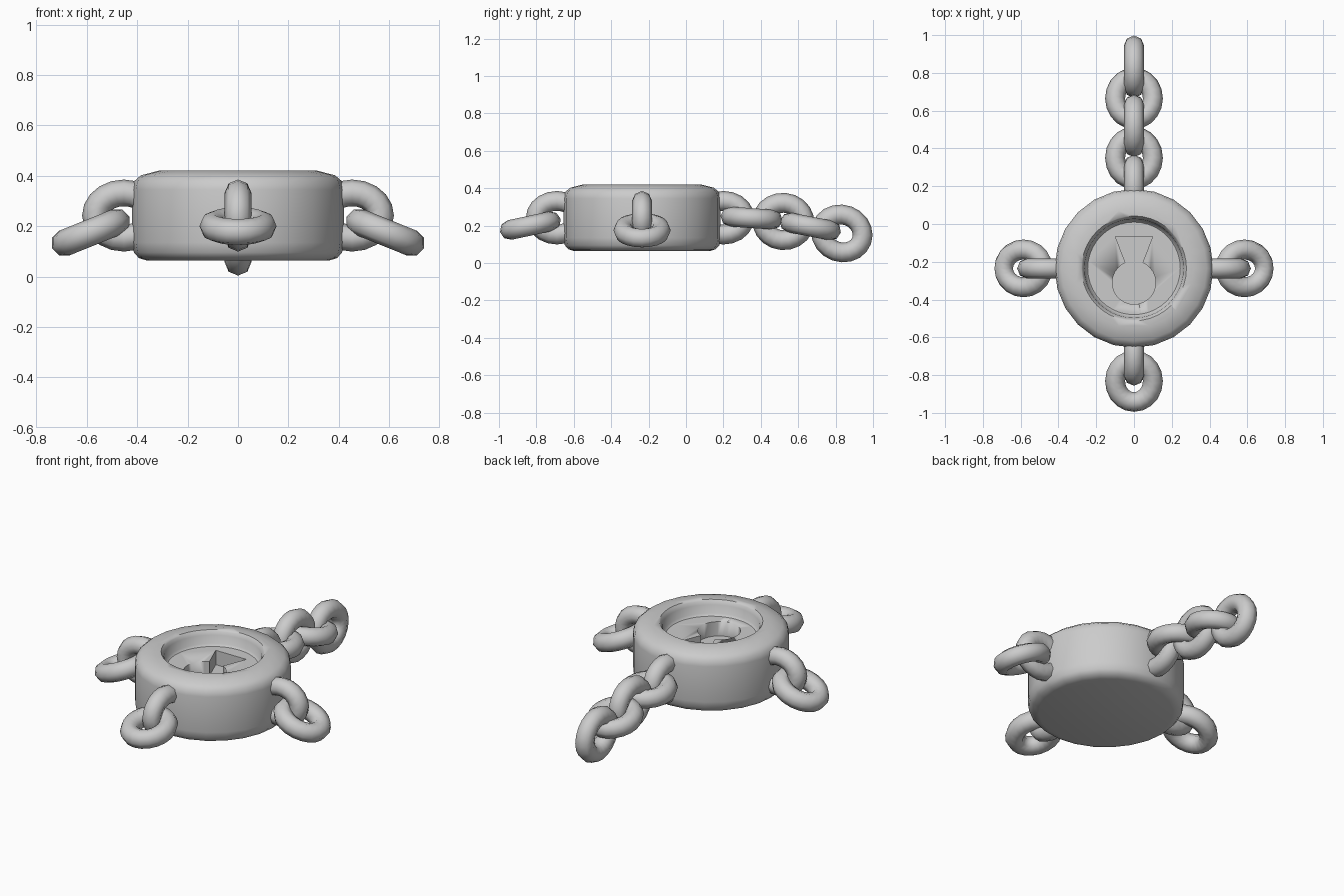
import bpy, bmesh
from math import radians, sin, cos, tau
from mathutils import Vector

if "Cube" in bpy.data.objects:
    bpy.data.objects.remove(bpy.data.objects["Cube"])

CY = -0.235  # hub centre in y


def finish(bm, name, angle=40):
    bmesh.ops.recalc_face_normals(bm, faces=bm.faces)
    me = bpy.data.meshes.new(name)
    bm.to_mesh(me)
    bm.free()
    ob = bpy.data.objects.new(name, me)
    bpy.context.collection.objects.link(ob)
    bpy.ops.object.select_all(action='DESELECT')
    bpy.context.view_layer.objects.active = ob
    ob.select_set(True)
    bpy.ops.object.shade_smooth_by_angle(angle=radians(angle))
    return ob


def lathe(name, profile, n):
    # closed solid of revolution about the hub axis, flat caps at both ends
    bm = bmesh.new()
    rings = [[bm.verts.new((r * cos(tau * i / n), CY + r * sin(tau * i / n), z))
              for i in range(n)] for r, z in profile]
    for a, b in zip(rings, rings[1:]):
        for i in range(n):
            j = (i + 1) % n
            bm.faces.new((a[i], a[j], b[j], b[i]))
    bm.faces.new(rings[0][::-1])
    bm.faces.new(rings[-1])
    return finish(bm, name)


def prism(name, outline, z0, z1):
    bm = bmesh.new()
    f = bm.faces.new([bm.verts.new((x, y, z0)) for x, y in outline])
    ext = bmesh.ops.extrude_face_region(bm, geom=[f])
    vs = [g for g in ext['geom'] if isinstance(g, bmesh.types.BMVert)]
    bmesh.ops.translate(bm, verts=vs, vec=(0, 0, z1 - z0))
    return finish(bm, name)


def cut(ob, cutter):
    m = ob.modifiers.new("cut", 'BOOLEAN')
    m.operation = 'DIFFERENCE'
    m.solver = 'EXACT'
    m.object = cutter
    bpy.context.view_layer.objects.active = ob
    bpy.ops.object.modifier_apply(modifier=m.name)
    bpy.data.objects.remove(cutter)


def link(name, centre, heading, drop=0, upright=False, ring=0.1):
    # oval ring, long axis along heading, tipped down by drop degrees
    tube, n, m = 0.053, 20, 8
    h = radians(heading)
    d = radians(drop)
    out = Vector((cos(h), sin(h), 0))
    along = out * cos(d) - Vector((0, 0, sin(d)))
    side = Vector((-sin(h), cos(h), 0))
    normal = along.cross(side)
    if upright:
        side, normal = normal, side
    bm = bmesh.new()
    loops = []
    for i in range(n):
        a = tau * i / n
        loop = []
        for j in range(m):
            b = tau * j / m
            r = cos(b) * tube
            p = (along * ((0.113 + r) * cos(a)) + side * ((ring + r) * sin(a))
                 + normal * (sin(b) * tube))
            loop.append(bm.verts.new(Vector(centre) + p))
        loops.append(loop)
    for i in range(n):
        p, q = loops[i], loops[(i + 1) % n]
        for j in range(m):
            k = (j + 1) % m
            bm.faces.new((p[j], q[j], q[k], p[k]))
    return finish(bm, name, 60)


# Round lock body with rounded rims
body = lathe("lock_body", [(0.36, 0.063), (0.393, 0.073), (0.413, 0.095), (0.42, 0.135),
                           (0.42, 0.345), (0.413, 0.378), (0.385, 0.402), (0.315, 0.42)], 24)

# Round recess in the top
cut(body, lathe("recess_cutter", [(0.245, 0.335), (0.257, 0.347), (0.262, 0.395),
                                  (0.272, 0.412), (0.285, 0.43)], 40))

# Keyhole: round hole with a flared slot
arc = [radians(67 - 314 * i / 24) for i in range(25)]
keyhole = [(0.115 * cos(a), -0.31 + 0.115 * sin(a)) for a in arc]
keyhole += [(-0.1, -0.065), (0.1, -0.065)]
cut(body, prism("keyhole_cutter", keyhole, 0.25, 0.38))
bpy.ops.object.shade_smooth_by_angle(angle=radians(40))

# Short side chains
for side, x, heading in (("left", -1, 180), ("right", 1, 0)):
    link(side + "_anchor_link", (x * 0.453, CY, 0.242), heading, 0, True, 0.09)
    link(side + "_end_link", (x * 0.585, CY, 0.175), heading, 22)

# Short front chain
link("front_anchor_link", (0, CY - 0.455, 0.242), -90, 0, True, 0.09)
link("front_end_link", (0, -0.832, 0.2), -90, 12)

# Long back chain
link("back_anchor_link", (0, 0.2, 0.242), 90, 0, True, 0.09)
link("back_link_1", (0, 0.35, 0.24), 90, 4)
link("back_link_2", (0, 0.52, 0.222), 90, 5, True)
link("back_link_3", (0, 0.665, 0.195), 90, 11)
link("back_end_link", (0, 0.833, 0.158), 90, 20, True)
